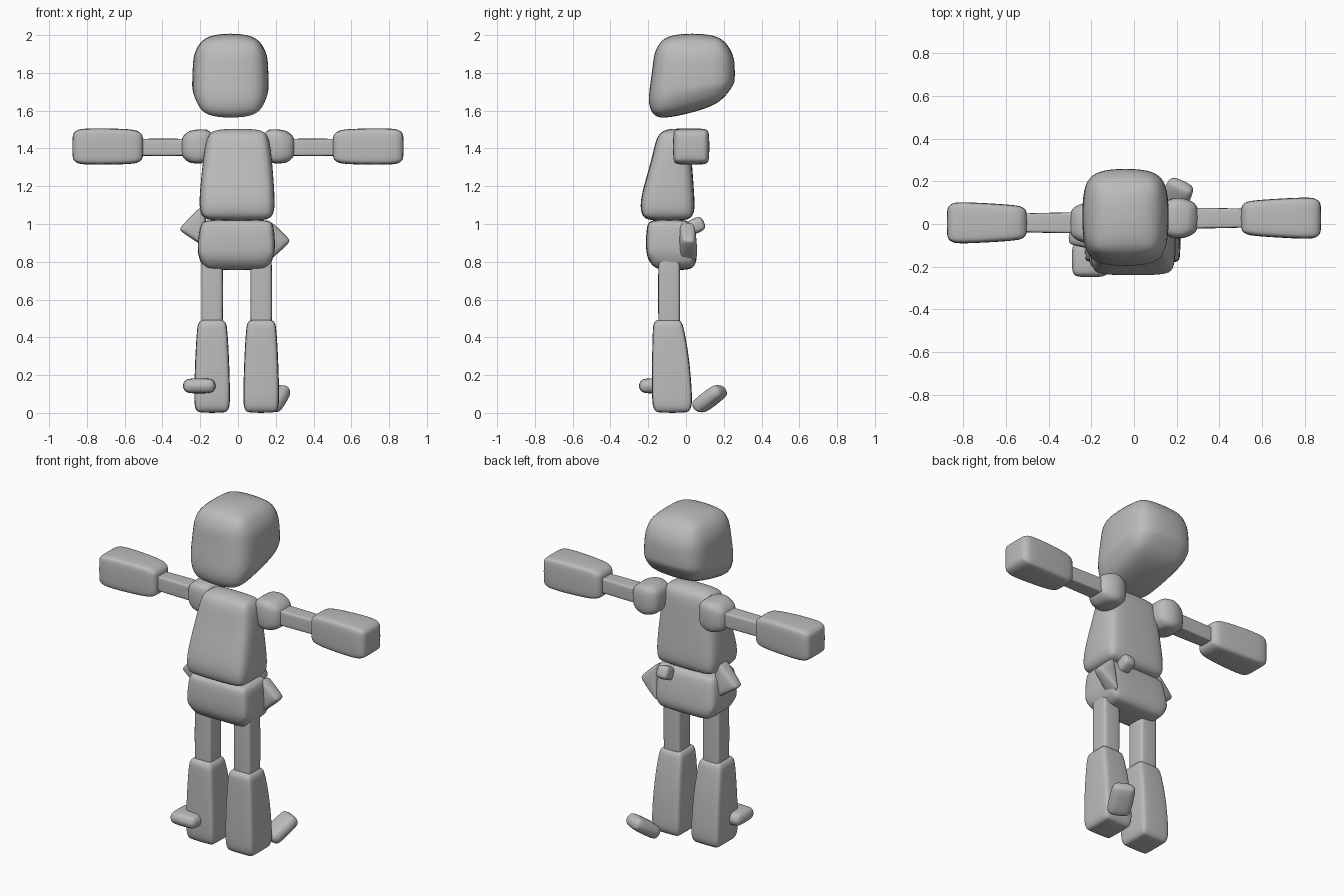
import bpy, bmesh, math
from mathutils import Vector, Euler

cube = bpy.data.objects.get("Cube")
if cube:
    bpy.data.objects.remove(cube)

grey = bpy.data.materials.new("plain_grey")
grey.use_nodes = True
colour = (0.5, 0.5, 0.5, 1)
grey.diffuse_color = colour
grey.node_tree.nodes["Principled BSDF"].inputs["Base Color"].default_value = colour


def finish(name, bm, bevel):
    """Turn a coarse cage into a soft, rounded object."""
    bmesh.ops.recalc_face_normals(bm, faces=bm.faces[:])
    for f in bm.faces:
        f.smooth = True
    mesh = bpy.data.meshes.new(name)
    bm.to_mesh(mesh)
    bm.free()
    mesh.materials.append(grey)
    ob = bpy.data.objects.new(name, mesh)
    bpy.context.collection.objects.link(ob)
    b = ob.modifiers.new("round", 'BEVEL')
    b.width, b.segments = bevel, 2
    b.limit_method = 'ANGLE'
    b.angle_limit = math.radians(30)
    s = ob.modifiers.new("smooth", 'SUBSURF')
    s.levels = s.render_levels = 2
    return ob


def loft(name, levels, bevel, axis='z'):
    """Stack of rectangles (position, a0, a1, b0, b1, optional tilt along b)."""
    bm = bmesh.new()
    rings = []
    for pos, a0, a1, b0, b1, *tilt in levels:
        ring = []
        for a, b in ((a0, b0), (a1, b0), (a1, b1), (a0, b1)):
            p = pos + (tilt[0] * b if tilt else 0)
            ring.append(bm.verts.new((a, b, p) if axis == 'z' else (p, a, b)))
        rings.append(ring)
    bm.faces.new(rings[0])
    bm.faces.new(rings[-1])
    for lo, hi in zip(rings, rings[1:]):
        for i in range(4):
            j = (i + 1) % 4
            bm.faces.new((lo[i], lo[j], hi[j], hi[i]))
    return finish(name, bm, bevel)


def hull(name, points, bevel):
    bm = bmesh.new()
    for p in points:
        bm.verts.new(p)
    bmesh.ops.convex_hull(bm, input=bm.verts[:])
    bmesh.ops.dissolve_limit(bm, angle_limit=0.02, verts=bm.verts[:], edges=bm.edges[:])
    return finish(name, bm, bevel)


def block(name, centre, size, bevel, turn=(0, 0, 0)):
    x, y, z = (s / 2 for s in size)
    ob = loft(name, [(-z, -x, x, -y, y), (z, -x, x, -y, y)], bevel)
    ob.location = centre
    ob.rotation_euler = Euler([math.radians(t) for t in turn])
    return ob


# Head: boxy dome with the chin pushed forward
loft("head", [(1.58, -.23, .155, -.21, .22, .25),
              (1.73, -.245, .165, -.195, .26, .1),
              (1.85, -.24, .16, -.175, .26),
              (2.01, -.225, .145, -.165, .23)], .11)

# Torso and pelvis
loft("torso", [(1.015, -.205, .195, -.245, .05),
               (1.15, -.205, .195, -.24, .045),
               (1.35, -.185, .18, -.18, .03),
               (1.505, -.16, .16, -.15, .02)], .06)
loft("pelvis", [(.755, -.175, .155, -.17, .05),
                (.84, -.22, .2, -.215, .06),
                (1.025, -.2, .19, -.21, .03)], .045)

# Hip pouches and belt knob
hull("right_hip_pouch", [(-.32, -.1, .97), (-.32, -.03, .97), (-.18, -.12, 1.11),
                         (-.18, -.02, 1.11), (-.15, -.12, .86), (-.15, 0, .86)], .025)
hull("left_hip_pouch", [(.285, -.02, .91), (.285, .05, .91), (.17, -.04, 1.02),
                        (.17, .05, 1.02), (.15, -.04, .79), (.15, .07, .79)], .025)
block("belt_knob", (.1, .05, .99), (.08, .1, .08), .025, (25, 0, 0))

for side, s in (("left", 1), ("right", -1)):
    # Arms
    y = .0165 + s * .011
    loft(side + "_shoulder", [(s * .12, y - .08, y + .08, 1.34, 1.49),
                              (s * .21, y - .1, y + .1, 1.31, 1.51),
                              (s * .305, y - .075, y + .075, 1.34, 1.475)], .045, 'x')
    loft(side + "_upper_arm", [(s * .26, y - .05, y + .05, 1.36, 1.452),
                               (s * .53, y - .045, y + .045, 1.36, 1.452)], .012, 'x')
    loft(side + "_forearm", [(s * .5, y - .07, y + .07, 1.335, 1.48),
                             (s * .56, y - .085, y + .085, 1.315, 1.505),
                             (s * .82, y - .1, y + .1, 1.312, 1.508),
                             (s * .878, y - .085, y + .085, 1.33, 1.49)], .028, 'x')

    # Legs
    x = s * .13 - .007
    loft(side + "_thigh", [(.44, x - .058, x + .058, -.148, -.03),
                           (.82, x - .058, x + .058, -.148, -.03)], .02)
    loft(side + "_shin", [(0, x - .085, x + .085, -.165, .02),
                          (.06, x - .097, x + .097, -.182, .036),
                          (.3, x - .09, x + .09, -.18, .018),
                          (.45, x - .08, x + .08, -.176, -.012),
                          (.495, x - .07, x + .07, -.168, -.025)], .025)

# Feet, one forward and one trailing
block("right_foot", (-.205, -.165, .143), (.175, .17, .082), .035)
block("left_foot", (.195, .125, .075), (.135, .19, .085), .035, (35, 0, -25))
